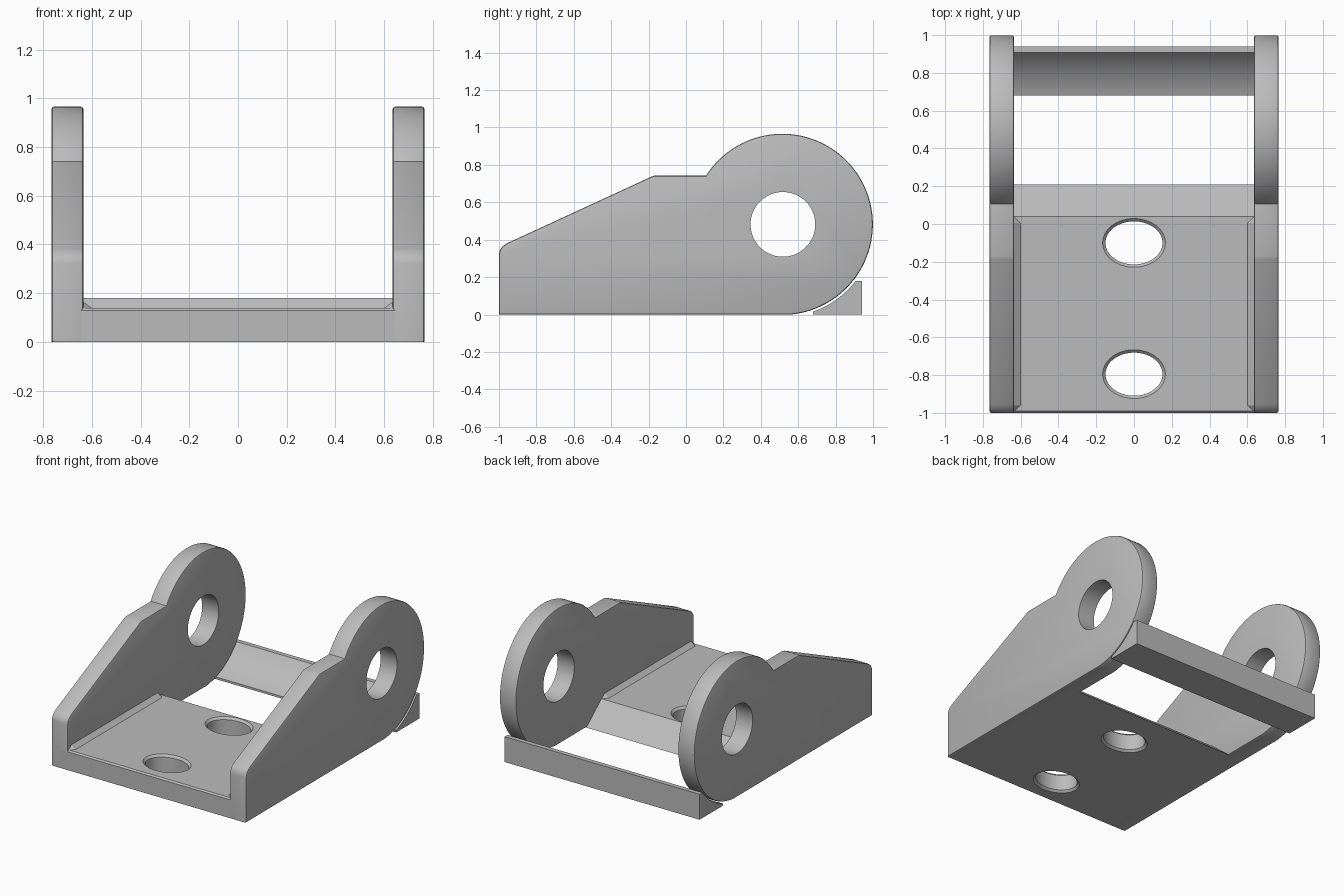
import bpy, bmesh, math
from mathutils import Vector

cube = bpy.data.objects.get("Cube")
if cube:
    bpy.data.objects.remove(cube, do_unlink=True)

grey = bpy.data.materials.new("light grey")
grey.use_nodes = True
colour = (0.5, 0.5, 0.5, 1)
grey.diffuse_color = colour
grey.node_tree.nodes["Principled BSDF"].inputs["Base Color"].default_value = colour

PIVOT_Y, PIVOT_Z, RADIUS = 0.515, 0.482, 0.484
INNER, OUTER = 0.635, 0.765


def finish(name, bm):
    bmesh.ops.recalc_face_normals(bm, faces=bm.faces)
    mesh = bpy.data.meshes.new(name)
    bm.to_mesh(mesh)
    bm.free()
    mesh.materials.append(grey)
    obj = bpy.data.objects.new(name, mesh)
    bpy.context.collection.objects.link(obj)
    return obj


def activate(obj):
    bpy.ops.object.select_all(action="DESELECT")
    obj.select_set(True)
    bpy.context.view_layer.objects.active = obj


def loft(name, rings, bevel=0):
    """Join equal rings of points, cap both ends, optionally round the rims."""
    bm = bmesh.new()
    loops = [[bm.verts.new(p) for p in ring] for ring in rings]
    n = len(loops[0])
    for a, b in zip(loops, loops[1:]):
        for i in range(n):
            j = (i + 1) % n
            bm.faces.new((a[i], a[j], b[j], b[i]))
    caps = [bm.faces.new(loops[0]), bm.faces.new(loops[-1])]
    if bevel:
        rims = list({e for f in caps for e in f.edges})
        bmesh.ops.recalc_face_normals(bm, faces=bm.faces)
        bmesh.ops.bevel(bm, geom=rims, offset=bevel, segments=2,
                        profile=0.5, affect="EDGES")
    return finish(name, bm)


def extrude(name, profile, x0, x1, bevel=0):
    return loft(name, [[(x, y, z) for y, z in profile] for x in (x0, x1)], bevel)


def arc(cy, cz, r, start, end, n):
    angles = [math.radians(start + (end - start) * i / n) for i in range(n + 1)]
    return [(cy + r * math.cos(a), cz + r * math.sin(a)) for a in angles]


def cut(obj, cutter):
    mod = obj.modifiers.new("hole", "BOOLEAN")
    mod.object = cutter
    mod.solver = "EXACT"
    activate(obj)
    bpy.ops.object.modifier_apply(modifier=mod.name)
    bpy.data.objects.remove(cutter, do_unlink=True)


def smooth(obj):
    activate(obj)
    bpy.ops.object.shade_smooth_by_angle(angle=math.radians(30))


# Side walls with round pivot lugs
notch = 180 - math.degrees(math.asin((0.742 - PIVOT_Z) / RADIUS))
wall_profile = [(-1, 0)] + arc(PIVOT_Y, PIVOT_Z, RADIUS, -90, notch, 72)
wall_profile[1] = (PIVOT_Y, 0)
wall_profile += [(-0.17, 0.742), (-0.185, 0.737), (-0.955, 0.382),
                 (-0.98, 0.365), (-0.995, 0.345), (-1, 0.32)]

for side, label in ((1, "left"), (-1, "right")):
    wall = extrude(label + "_wall", wall_profile, side * INNER, side * OUTER, 0.01)
    bore = arc(PIVOT_Y + 0.003, PIVOT_Z, 0.173, 0, 360, 64)[:-1]
    cut(wall, extrude("bore_cutter", bore, side * 0.5, side * 0.9))
    smooth(wall)

    # Sloped fillet between wall and base plate, tapered at both ends
    bm = bmesh.new()
    points = [(INNER, -0.995, 0.138), (INNER, 0.04, 0.138)]
    for y in (-0.96, 0.005):
        points += [(0.6, y, 0.139), (INNER, y, 0.165),
                   (0.65, y, 0.165), (0.65, y, 0.13)]
    for x, y, z in points:
        bm.verts.new((side * x, y, z))
    bmesh.ops.convex_hull(bm, input=bm.verts)
    finish(label + "_fillet", bm)

# Base plate with sloped rear edge
plate = extrude("base_plate", [(-1, 0), (0.21, 0), (0.04, 0.14),
                               (-0.99, 0.14), (-1, 0.13)], -0.7, 0.7)

# Oval screw holes, chamfered at both mouths
for cy in (-0.1, -0.795):
    rings = []
    for z, grow in ((-0.01, 0.025), (0.015, 0), (0.125, 0), (0.15, 0.025)):
        ring = arc(0, cy, 1, 0, 360, 64)[:-1]
        rings.append([(x * (0.151 + grow), cy + (y - cy) * (0.114 + grow), z)
                      for x, y in ring])
    cut(plate, loft("oval_cutter", rings))
smooth(plate)

# Rear bar with a hollow face around the lugs
hollow = arc(PIVOT_Y, PIVOT_Z, 0.495, -37.6, -70.5, 20)
bar = extrude("rear_bar", [(0.68, 0), (0.94, 0), (0.94, 0.18)] + hollow, -OUTER, OUTER)
smooth(bar)
